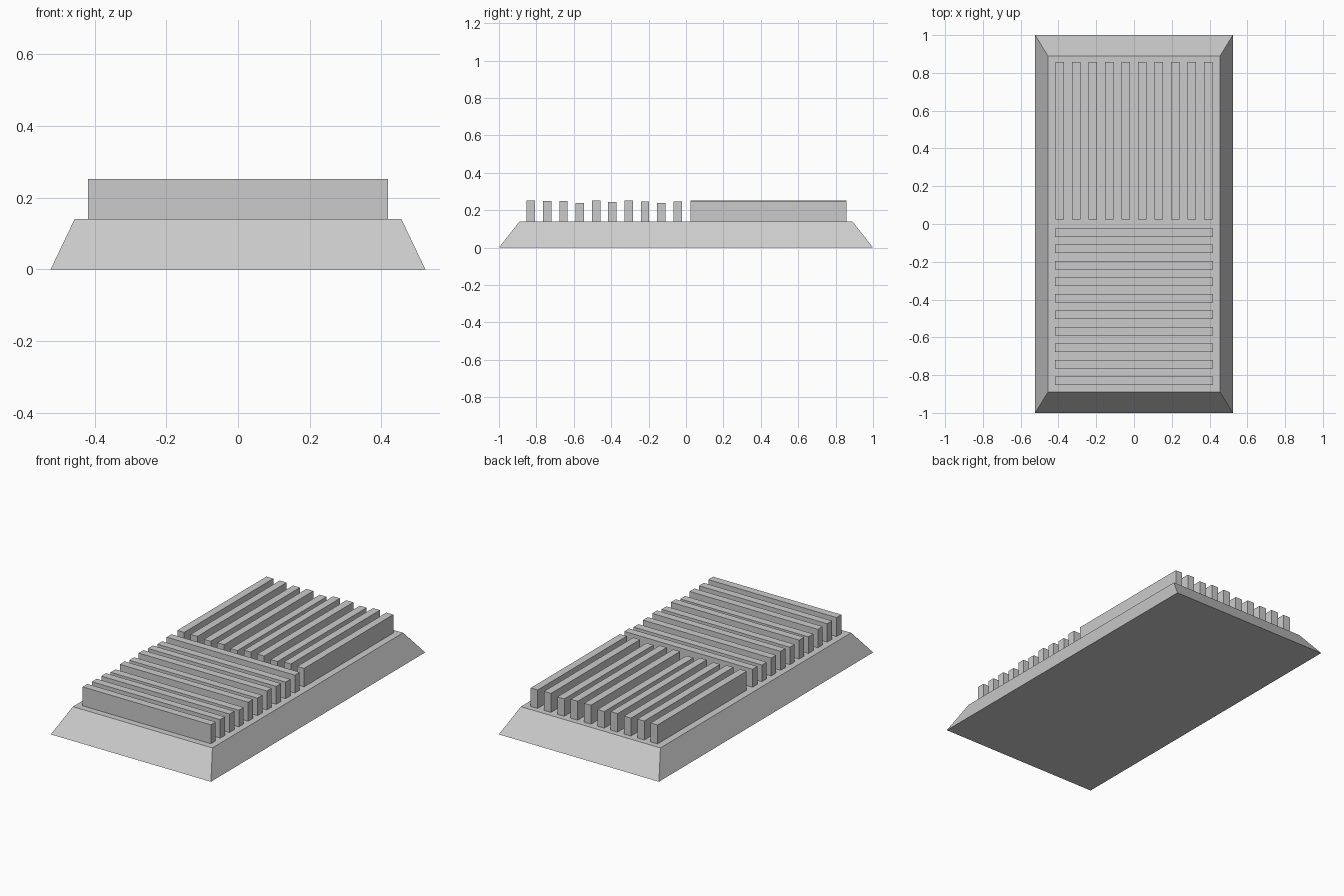
import bpy, bmesh

if "Cube" in bpy.data.objects:
    bpy.data.objects.remove(bpy.data.objects["Cube"])

BASE_TOP = 0.14


def make_object(name, bm):
    bmesh.ops.recalc_face_normals(bm, faces=bm.faces)
    mesh = bpy.data.meshes.new(name)
    bm.to_mesh(mesh)
    bm.free()
    obj = bpy.data.objects.new(name, mesh)
    bpy.context.collection.objects.link(obj)
    return obj


def box(name, x0, x1, y0, y1, z0, z1, taper=(1, 1)):
    """Box between limits; the top is scaled about the centre by taper."""
    bm = bmesh.new()
    bmesh.ops.create_cube(bm, size=1)
    for v in bm.verts:
        sx, sy = taper if v.co.z > 0 else (1, 1)
        v.co.x = (x0 + x1) / 2 + v.co.x * (x1 - x0) * sx
        v.co.y = (y0 + y1) / 2 + v.co.y * (y1 - y0) * sy
        v.co.z = (z0 + z1) / 2 + v.co.z * (z1 - z0)
    return make_object(name, bm)


# Sloped base
box("base", -0.523, 0.523, -1, 1, 0, BASE_TOP, (0.456 / 0.523, 0.89))

# Slightly uneven fin tops
cross_tops = [0.252, 0.249, 0.249, 0.238, 0.252, 0.243, 0.252, 0.246, 0.238, 0.246]
long_tops = [0.252, 0.252, 0.246, 0.249, 0.238, 0.252, 0.252, 0.243, 0.252, 0.249]
PITCH, HALF = 0.0871, 0.0225

# Front half: fins running across the base
for i, top in enumerate(cross_tops):
    y = -0.829 + i * PITCH
    box(f"cross_fin_{i + 1}", -0.419, 0.419, y - HALF, y + HALF, BASE_TOP, top)

# Back half: fins running along the base
for i, top in enumerate(long_tops):
    x = (i - 4.5) * PITCH
    box(f"long_fin_{i + 1}", x - HALF, x + HALF, 0.025, 0.857, BASE_TOP, top)
